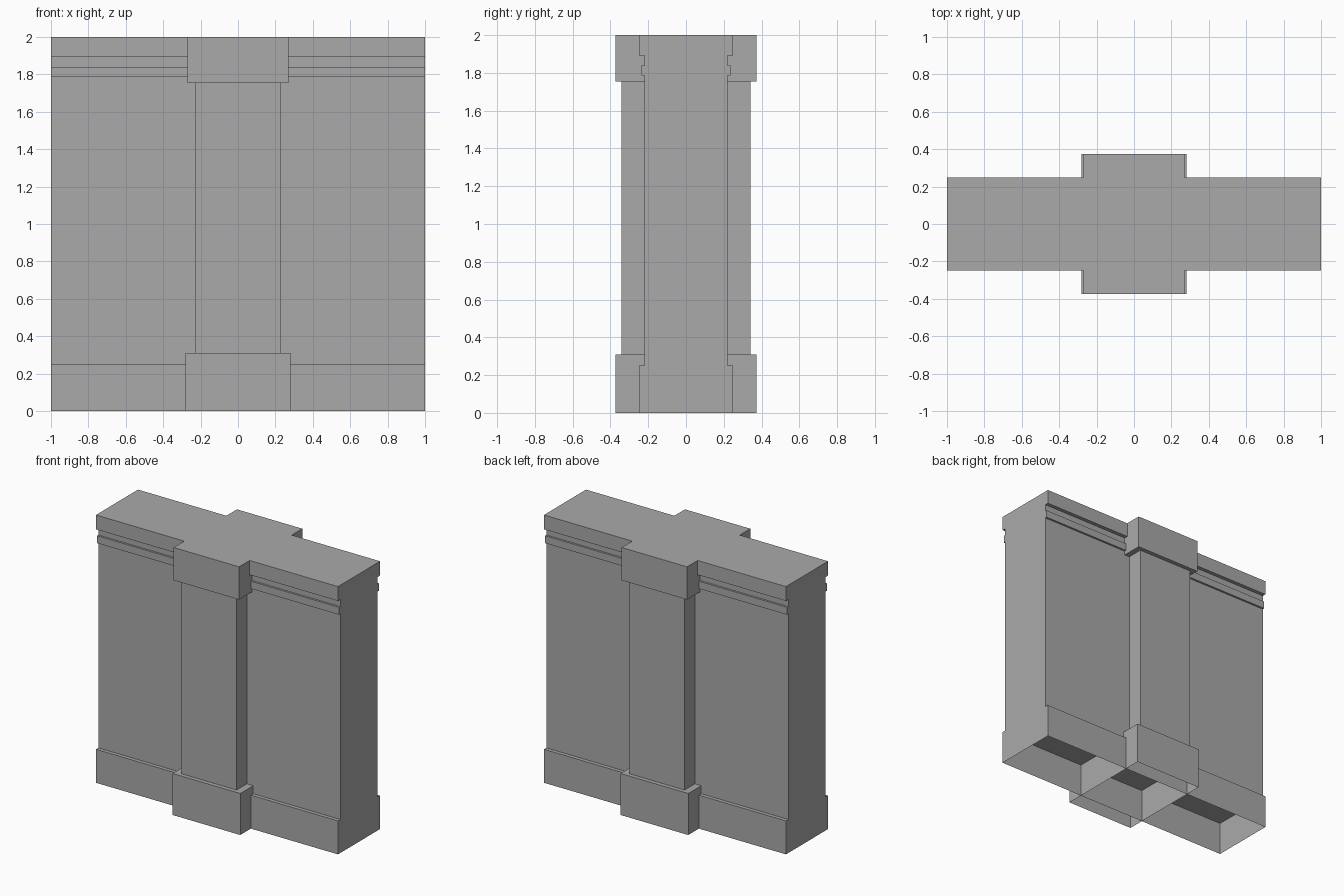
import bpy, bmesh

if "Cube" in bpy.data.objects:
    bpy.data.objects.remove(bpy.data.objects["Cube"])

# One flat stone colour
stone = bpy.data.materials.new("grey stone")
stone.diffuse_color = (0.40, 0.40, 0.40, 1)
stone.use_nodes = True
stone.node_tree.nodes["Principled BSDF"].inputs["Base Color"].default_value = stone.diffuse_color

DEPTH = 0.248      # half depth of plinth and cornice
FACE = 0.22        # half depth of the plain wall
PLINTH = 0.25      # plinth height


def finish(name, bm):
    mesh = bpy.data.meshes.new(name)
    bm.to_mesh(mesh)
    bm.free()
    mesh.materials.append(stone)
    obj = bpy.data.objects.new(name, mesh)
    bpy.context.collection.objects.link(obj)
    return obj


def pier_block(name, half_x, y_out, z0, z1, open_bottom=False):
    """Front and back blocks with open inner sides, mirrored across the wall."""
    bm = bmesh.new()
    for s in (-1, 1):
        a, b = sorted((s * (FACE - 0.005), s * y_out))
        v = [bm.verts.new((x, y, z)) for z in (z0, z1)
             for x, y in ((-half_x, a), (half_x, a), (half_x, b), (-half_x, b))]
        quads = [(4, 5, 6, 7), (1, 2, 6, 5), (3, 0, 4, 7)]
        quads.append((0, 1, 5, 4) if s < 0 else (2, 3, 7, 6))
        if not open_bottom:
            quads.append((3, 2, 1, 0))
        for q in quads:
            bm.faces.new([v[i] for i in q])
    return finish(name, bm)


# Wall: moulded profile run along x, left open underneath
half = [(DEPTH, 0), (DEPTH, PLINTH), (FACE, PLINTH), (FACE, 1.785),
        (0.235, 1.785), (0.235, 1.84), (FACE, 1.84), (FACE, 1.893),
        (DEPTH, 1.893), (DEPTH, 2)]
profile = half + [(-y, z) for y, z in reversed(half)]
bm = bmesh.new()
left, right = [[bm.verts.new((x, y, z)) for y, z in profile] for x in (-1, 1)]
for i in range(len(profile) - 1):
    bm.faces.new((left[i], left[i + 1], right[i + 1], right[i]))
bm.faces.new(right)
bm.faces.new(left[::-1])
bmesh.ops.recalc_face_normals(bm, faces=bm.faces)
finish("moulded_wall", bm)

# Ceiling and cross walls inside the hollow plinth
bm = bmesh.new()
bm.faces.new([bm.verts.new((x, y, PLINTH - 0.002)) for x, y in
              ((-1, -DEPTH), (-1, DEPTH), (1, DEPTH), (1, -DEPTH))])
for x in (-0.28, 0.28):
    bm.faces.new([bm.verts.new((x, y, z)) for y, z in
                  ((-DEPTH, 0), (DEPTH, 0), (DEPTH, PLINTH), (-DEPTH, PLINTH))])
finish("plinth_inner_walls", bm)

# Central pier on both faces: base, shaft and cap
pier_block("pier_base", 0.28, 0.373, 0, 0.31, open_bottom=True)
pier_block("pier_shaft", 0.228, 0.342, 0.31, 1.755)
pier_block("pier_cap", 0.27, 0.373, 1.755, 2)
